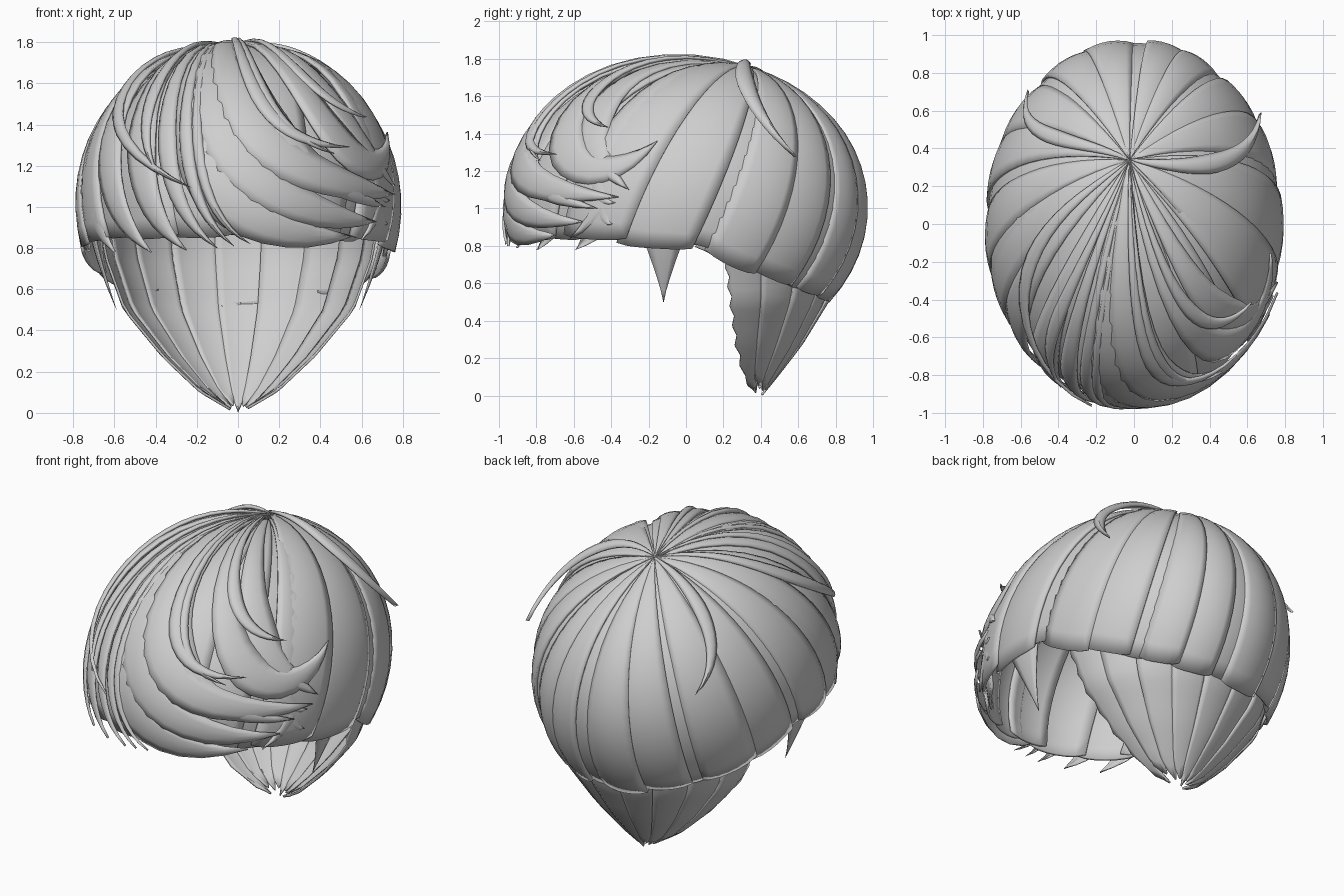
import bpy, bmesh, math, random
from mathutils import Vector

if "Cube" in bpy.data.objects:
    bpy.data.objects.remove(bpy.data.objects["Cube"])

random.seed(4)
RAD = Vector((0.795, 0.985, 0.825))      # overall hair volume
CEN = Vector((0, 0, 1.0))
CROWN = Vector((-0.03, 0.35, 0.935)).normalized()

hair = bpy.data.materials.new("light grey hair")
hair.diffuse_color = (0.62, 0.62, 0.62, 1)
hair.use_nodes = True
hair.node_tree.nodes["Principled BSDF"].inputs["Base Color"].default_value = hair.diffuse_color


def surf(d, r=1.0):
    """Point on the hair volume in unit direction d."""
    return CEN + Vector((d.x * RAD.x, d.y * RAD.y, d.z * RAD.z)) * r


def unit(p):
    q = Vector(p) - CEN
    return Vector((q.x / RAD.x, q.y / RAD.y, q.z / RAD.z)).normalized()


def front(x, z):
    """Direction on the front half of the volume from x and z."""
    a, c = x / RAD.x, (z - 1) / RAD.z
    return Vector((a, -math.sqrt(max(0.0, 1 - a * a - c * c)), c)).normalized()


def table(rows, v):
    """Linear lookup in rows of (key, values...), keys rising."""
    v = min(max(v, rows[0][0]), rows[-1][0])
    for a, b in zip(rows, rows[1:]):
        if v <= b[0]:
            k = (v - a[0]) / (b[0] - a[0])
            return [p + (q - p) * k for p, q in zip(a[1:], b[1:])]


def sheet(name, f, nu, nt, thick, taper=False):
    """Thin solid lock from a function of u (-1..1 across) and t (0..1 along)."""
    bm = bmesh.new()
    g = [[bm.verts.new(f(2 * i / nu - 1, j / nt)) for i in range(nu + 1)] for j in range(nt + 1)]
    for j in range(nt):
        for i in range(nu):
            bm.faces.new((g[j][i], g[j][i + 1], g[j + 1][i + 1], g[j + 1][i]))
    bm.normal_update()
    out = sum(fc.normal.dot(fc.calc_center_median() - Vector((0, 0.1, 0.9))) for fc in bm.faces)
    if out < 0:
        bmesh.ops.reverse_faces(bm, faces=bm.faces[:])
    me = bpy.data.meshes.new(name)
    bm.to_mesh(me)
    bm.free()
    me.materials.append(hair)
    ob = bpy.data.objects.new(name, me)
    bpy.context.collection.objects.link(ob)
    m = ob.modifiers.new("thickness", "SOLIDIFY")
    m.thickness, m.offset = thick, -1
    if taper:                               # thin out towards the tip
        vg = ob.vertex_groups.new(name="body")
        for j in range(nt + 1):
            row = list(range(j * (nu + 1), (j + 1) * (nu + 1)))
            vg.add(row, max(0.05, 1 - (j / nt) ** 3), 'REPLACE')
        m.vertex_group = "body"
    bpy.ops.object.select_all(action='DESELECT')
    ob.select_set(True)
    bpy.context.view_layer.objects.active = ob
    bpy.ops.object.shade_smooth_by_angle(angle=math.radians(35))
    return ob


# Cap panels: fan out from the crown down to the hem
HEM = [(-1, .85), (-.7, .83), (-.1, .80), (.1, .78), (.25, .71), (.45, .64), (.7, .56), (1, .51)]


def slerp(d, t):
    w = CROWN.angle(d)
    return (CROWN * math.sin((1 - t) * w) + d * math.sin(t * w)) / math.sin(w)


def hem_dir(th, dz):
    z = (table(HEM, math.sin(th))[0] + dz - 1) / RAD.z
    p = math.sqrt(1 - z * z)
    return Vector((math.cos(th) * p, math.sin(th) * p, z))


def cap_panel(th0, th1, r, bulge, tilt, dz):
    def f(u, t):
        t = 0.005 + 0.995 * t
        k = (u + 1) / 2
        d = slerp(hem_dir(th0 + (th1 - th0) * k, dz + 0.015 * u ** 4), t)
        fade = min(1, t * 2.5)
        return surf(d, r + fade * (bulge * (1 - u * u) + tilt * u))
    sheet("cap_panel", f, 6, 16, 0.016)


N = 24
widths = [random.uniform(0.75, 1.25) if i % 3 else random.uniform(.4, .6) for i in range(N)]
total, a = sum(widths), 0.0
for i, w in enumerate(widths):
    step = 2 * math.pi * w / total
    s = math.sin(a + step / 2)
    narrow = i % 3 == 0                     # narrow locks sit lower between wide ones
    r = (0.95 if s < -0.6 else 0.983) - (0.014 if narrow else 0)
    over = 0.09 if narrow else 0.035
    cap_panel(a - over, a + step + over, r, 0.006 if narrow else 0.014,
              0.002 if narrow else 0.009, random.uniform(-.02, .02))
    a += step


# Curved locks: swept over the cap, tapering to a point
def lock(name, ctrl, width, r=1.0, flick=0.03, bulge=0.014, nu=4, nt=18):
    pts = [CROWN] + ctrl

    def path(t):
        q = [p.copy() for p in pts]
        while len(q) > 1:
            q = [a.lerp(b, t) for a, b in zip(q, q[1:])]
        return q[0].normalized()

    def f(u, t):
        d = path(t)
        tan = path(min(1, t + .01)) - path(max(0, t - .01))
        side = d.cross(tan).normalized()
        w = width * min(1, 0.06 + 1.8 * t) * max(0.01, 1 - t ** 4)
        rr = r - 0.02 * (1 - min(1, t * 4)) + flick * t ** 4
        return surf((d + side * w * u).normalized(), rr + bulge * (1 - u * u) * min(1, 3 * t))
    sheet(name, f, nu, nt, 0.016, True)


F = front
# Fringe swept across to +x: control points then tip, width, height
for c, w, r in [
    ([F(-.25, 1.35), F(-.25, .86), F(.55, .86)], .19, .975),
    ([F(-.22, 1.45), F(-.12, .96), F(.66, .93)], .18, .982),
    ([F(-.12, 1.50), F(.02, 1.05), F(.74, 1.06)], .17, .99),
    ([F(-.02, 1.55), F(.12, 1.12), F(.70, 1.00)], .13, .985),
    ([F(.12, 1.68), F(.40, 1.12), unit((.72, -.45, 1.05)), unit((.7, -.15, 1.35))], .14, .985),
    ([F(.30, 1.65), F(.52, 1.35), F(.75, 1.10)], .12, .975),
    ([F(-.02, 1.62), F(.08, 1.25), F(.52, 1.28)], .055, 1.005),
    ([F(.02, 1.65), F(.12, 1.34), F(.45, 1.25)], .04, 1.0),
    ([F(.15, 1.72), F(.38, 1.48), unit((.6, -.4, 1.42))], .05, .995),
]:
    lock("swept_fringe", c, w, r)

# Side locks that point back along +x
for p, q in [((.66, -.55, .90), (.70, -.38, .92)), ((.62, -.62, 1.0), (.70, -.36, 1.03)),
             ((.76, -.20, 1.1), (.60, -.62, .84))]:
    lock("side_lock", [unit((.4, -.1, 1.7)), unit(p), unit(q)], .10, .975, .02)

# Hanging fringe on -x
for c, w, r in [
    ([(-.70, 1.45), (-.75, 1.0), (-.60, .78)], .13, .98),
    ([(-.55, 1.55), (-.68, 1.05), (-.42, .78)], .13, .985),
    ([(-.40, 1.55), (-.55, 1.05), (-.25, .79)], .12, .985),
    ([(-.30, 1.55), (-.42, 1.05), (-.10, .80)], .07, .985),
    ([(-.22, 1.55), (-.32, 1.05), (-.02, .81)], .05, .985),
    ([(-.18, 1.50), (-.26, 1.00), (.06, .82)], .04, .985),
    ([(-.40, 1.72), (-.72, 1.30), (-.22, 1.09)], .055, 1.005),
    ([(-.28, 1.70), (-.52, 1.40), (-.38, 1.15)], .05, 1.0),
]:
    lock("hanging_fringe", [F(*p) for p in c], w, r, .01)

# Loose curls springing from the crown
lock("crown_curl", [unit(p) for p in ((.2, .30, 1.85), (.62, .22, 1.62), (.65, .57, 1.27))],
     .06, 1.02, .05, .025)
lock("crown_curl", [unit(p) for p in ((-.2, .45, 1.8), (-.72, .42, 1.5), (-.57, .72, 1.2))],
     .05, 1.005, .02, .015)


# Nape: lower layer narrowing to a point; rows are z, half width, front y, back y
NAPE = [(0, .02, .37, .41), (.1, .19, .31, .49), (.27, .37, .27, .62),
        (.5, .56, .24, .76), (.75, .65, .21, .84), (1.0, .69, .12, .87)]


def nape_panel(a0, a1, tip, inset, edge):
    def f(u, t):
        z = 1.0 + (tip + 0.04 * u * u - 1.0) * t
        w, yf, yb = table(NAPE, z)
        a = a0 + (a1 - a0) * (u + 1) / 2
        k = 1 - inset + 0.008 * (1 - u * u) + 0.008 * u
        # ragged outer rim
        tooth = 0.018 * (round(t * 18) % 2) - 0.01 if u * edge > 0.9 else 0
        return Vector((-w * math.cos(a) * k, yf + tooth + (yb - yf) * math.sin(a) * k, z))
    sheet("nape_lock", f, 6, 18, 0.012)


M = 9
for i in range(M):
    a0, a1 = math.pi * i / M, math.pi * (i + 1.1) / M
    edge = -1 if i == 0 else (1 if i == M - 1 else 0)
    nape_panel(a0, min(a1, math.pi), 0.0 if i == M // 2 else random.uniform(.01, .05),
               0.01 * (i % 2), edge)

# Sideburns: pointed locks in front of the ears
for s in (-1, 1):
    def burn(u, t, s=s):
        w = 0.15 * max(0.02, 1 - t) ** 1.2 + 0.015 * (1 - t)
        x = 0.72 - 0.13 * t ** 1.5 + 0.02 * (1 - u * u) * (1 - t)
        return Vector((s * x, -0.12 + w * u, 0.98 - 0.48 * t))
    sheet("sideburn", burn, 4, 8, 0.015, True)
